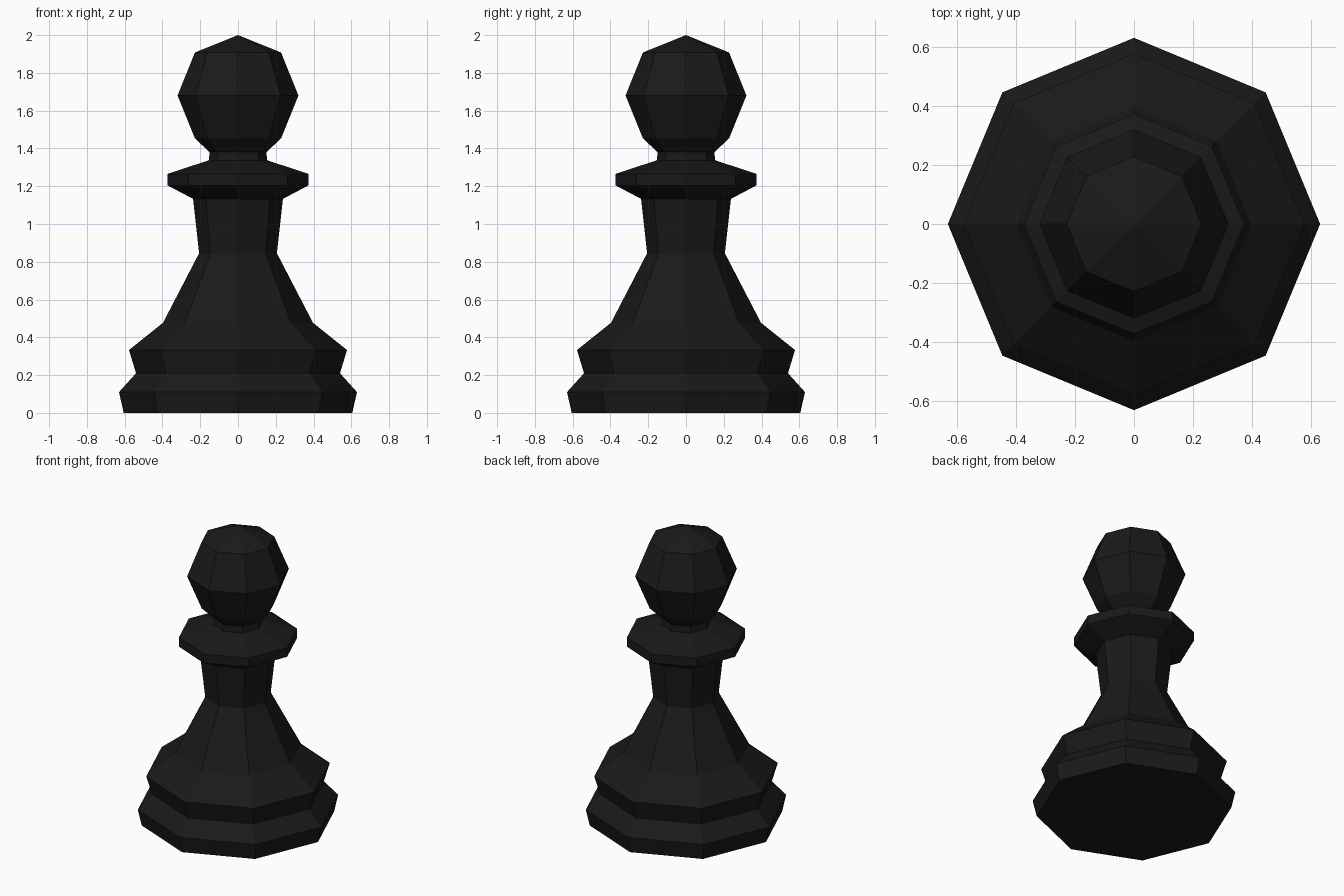
import bpy, bmesh
from math import cos, sin, pi

if "Cube" in bpy.data.objects:
    bpy.data.objects.remove(bpy.data.objects["Cube"])

SIDES = 8

# Profile (radius, height) from the foot up to the head
profile = [
    (0.605, 0.0), (0.63, 0.11), (0.54, 0.21),        # foot
    (0.577, 0.333), (0.397, 0.477),                  # step
    (0.206, 0.845), (0.238, 1.133),                  # stem
    (0.372, 1.204), (0.372, 1.266), (0.155, 1.337),  # collar
    (0.15, 1.38), (0.228, 1.453), (0.32, 1.68), (0.228, 1.908),  # head
]

# Turned body: one ring per profile point, closed by a base cap and a pointed top
bm = bmesh.new()
rings = [[bm.verts.new((r * cos(2 * pi * i / SIDES), r * sin(2 * pi * i / SIDES), z))
          for i in range(SIDES)] for r, z in profile]
for low, high in zip(rings, rings[1:]):
    for i in range(SIDES):
        j = (i + 1) % SIDES
        bm.faces.new((low[i], low[j], high[j], high[i]))
tip = bm.verts.new((0, 0, 2.0))
for i in range(SIDES):
    bm.faces.new((rings[-1][i], rings[-1][(i + 1) % SIDES], tip))
bm.faces.new(rings[0][::-1])

mesh = bpy.data.meshes.new("pawn_body")
bm.to_mesh(mesh)
bm.free()
body = bpy.data.objects.new("pawn_body", mesh)
bpy.context.collection.objects.link(body)

# Black finish
black = bpy.data.materials.new("black")
black.diffuse_color = (0.01, 0.01, 0.01, 1)
black.use_nodes = True
black.node_tree.nodes["Principled BSDF"].inputs["Base Color"].default_value = black.diffuse_color
mesh.materials.append(black)
